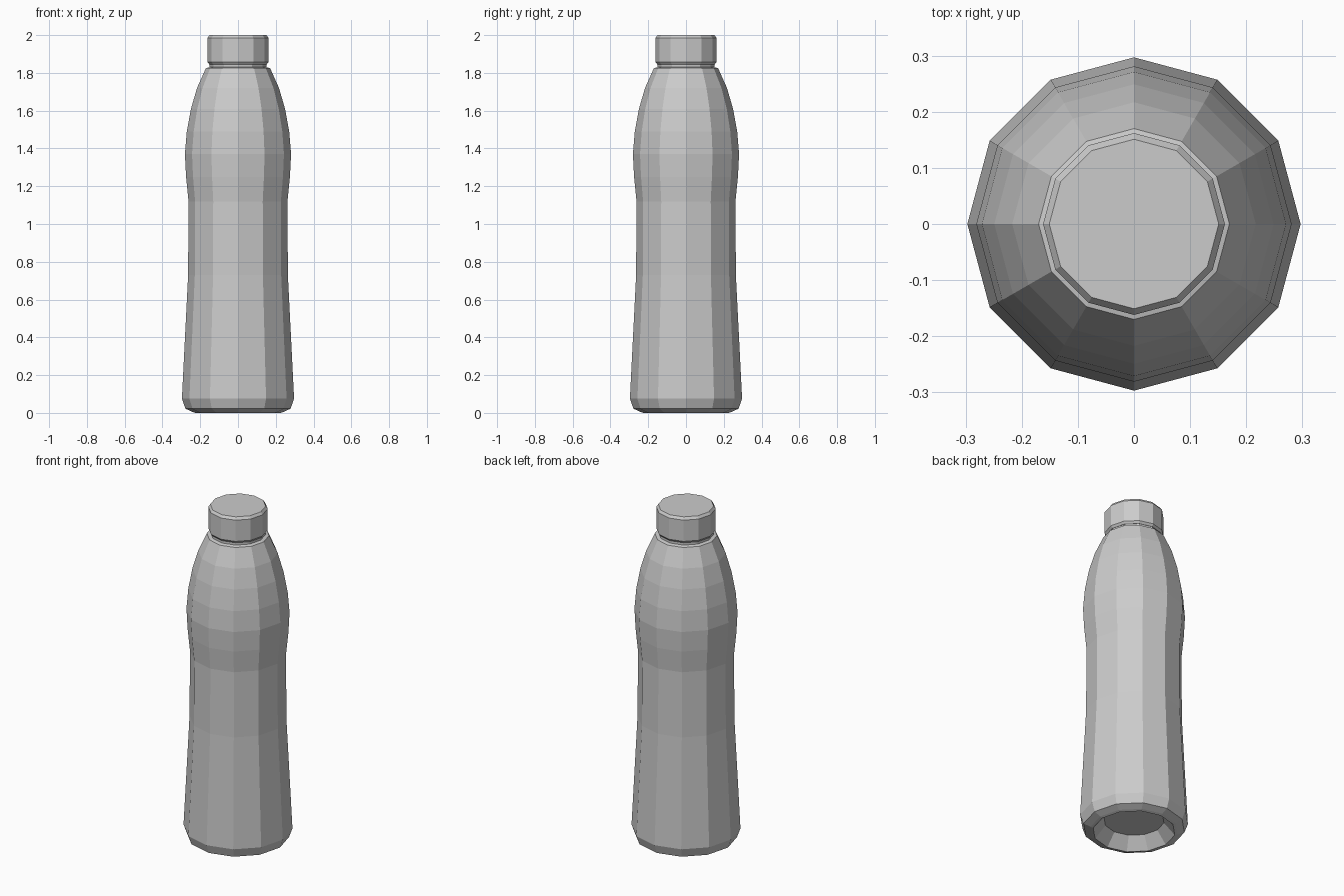
import bpy, bmesh
from math import cos, sin, pi

if "Cube" in bpy.data.objects:
    bpy.data.objects.remove(bpy.data.objects["Cube"])

SIDES = 12


def lathe(name, profile):
    """Spin an (r, z) profile into a closed, flat-shaded 12-sided solid."""
    bm = bmesh.new()
    rings = [[bm.verts.new((r * cos(2 * pi * i / SIDES), r * sin(2 * pi * i / SIDES), z))
              for i in range(SIDES)] for r, z in profile]
    for a, b in zip(rings, rings[1:]):
        for i in range(SIDES):
            j = (i + 1) % SIDES
            bm.faces.new((a[i], a[j], b[j], b[i]))
    bm.faces.new(rings[0][::-1])
    bm.faces.new(rings[-1])
    bmesh.ops.recalc_face_normals(bm, faces=bm.faces)
    mesh = bpy.data.meshes.new(name)
    bm.to_mesh(mesh)
    bm.free()
    obj = bpy.data.objects.new(name, mesh)
    bpy.context.collection.objects.link(obj)
    return obj


# Body: recessed base, tapered waist, bulging shoulder and short neck
lathe("bottle_body", [
    (0.165, 0.07), (0.225, 0.0), (0.24, 0.005), (0.278, 0.022), (0.297, 0.075),
    (0.264, 0.73), (0.262, 1.12), (0.275, 1.25), (0.281, 1.37),
    (0.271, 1.49), (0.249, 1.61), (0.217, 1.72), (0.170, 1.825),
    (0.150, 1.83), (0.150, 1.86),
])

# Screw cap with bevelled rims
lathe("bottle_cap", [
    (0.152, 1.845), (0.162, 1.858), (0.162, 1.985), (0.151, 2.0),
])
